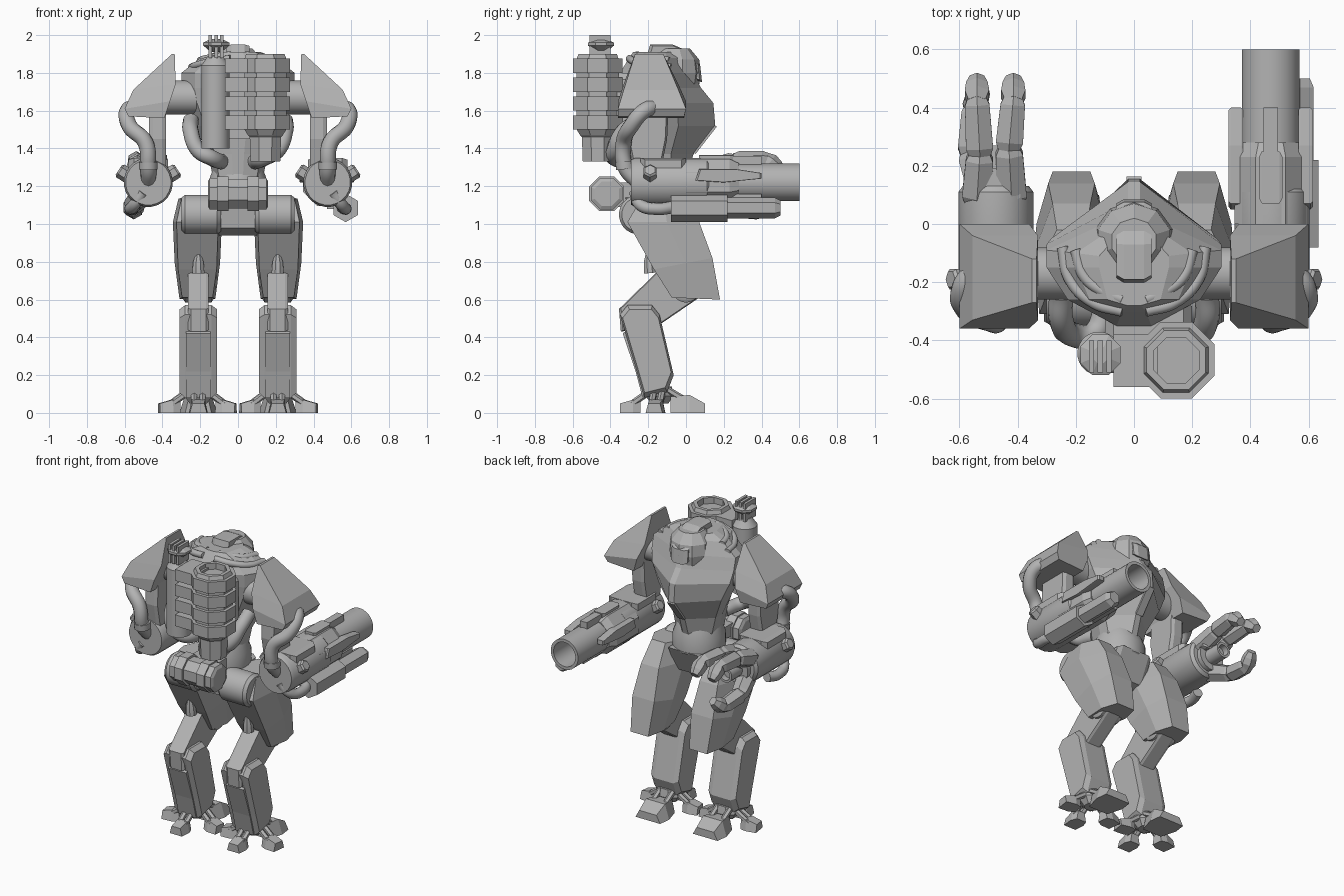
import bpy, bmesh, math
from mathutils import Vector

old = bpy.data.objects.get("Cube")
if old:
    bpy.data.objects.remove(old)

GREY = (0.45, 0.45, 0.45, 1)
steel = bpy.data.materials.new("grey_steel")
steel.use_nodes = True
steel.diffuse_color = GREY
steel.node_tree.nodes["Principled BSDF"].inputs["Base Color"].default_value = GREY


def finish(obj, smooth, mirror):
    obj.data.materials.append(steel)
    if smooth:
        obj.data.shade_smooth()
        obj.data.set_sharp_from_angle(angle=math.radians(35))
    if mirror:
        obj.modifiers.new("mirror", 'MIRROR').use_axis = (True, False, False)
    return obj


def loft(name, rings, smooth=False, mirror=False):
    """Skin a list of equal point rings and cap both ends."""
    bm = bmesh.new()
    loops = [[bm.verts.new(p) for p in ring] for ring in rings]
    n = len(loops[0])
    for a, b in zip(loops, loops[1:]):
        for i in range(n):
            j = (i + 1) % n
            bm.faces.new((a[i], a[j], b[j], b[i]))
    bm.faces.new(loops[0])
    bm.faces.new(loops[-1])
    bmesh.ops.recalc_face_normals(bm, faces=bm.faces)
    mesh = bpy.data.meshes.new(name)
    bm.to_mesh(mesh)
    bm.free()
    obj = bpy.data.objects.new(name, mesh)
    bpy.context.collection.objects.link(obj)
    return finish(obj, smooth, mirror)


def prism(name, profile, lo, hi, chamfer=0.0, shrink=0.8, mirror=False):
    """Extrude a (y,z) profile along x, ends chamfered."""
    cu = sum(p[0] for p in profile) / len(profile)
    cv = sum(p[1] for p in profile) / len(profile)
    layers = [(lo, 1), (hi, 1)]
    if chamfer:
        layers = [(lo, shrink), (lo + chamfer, 1), (hi - chamfer, 1), (hi, shrink)]
    rings = [[(t, cu + (u - cu) * s, cv + (v - cv) * s) for u, v in profile] for t, s in layers]
    return loft(name, rings, mirror=mirror)


def box(name, x, y, z, chamfer=0.0, mirror=False):
    outline = [(y[0], z[0]), (y[1], z[0]), (y[1], z[1]), (y[0], z[1])]
    return prism(name, outline, x[0], x[1], chamfer, mirror=mirror)


def lathe(name, origin, direction, stations, segs=24, smooth=True, mirror=False):
    """Round body from (distance, radius) stations along a direction."""
    q = Vector(direction).to_track_quat('Z', 'Y')
    rings = []
    for t, r in stations:
        ring = []
        for i in range(segs):
            a = math.tau * (i + 0.5) / segs
            ring.append(Vector(origin) + q @ Vector((r * math.cos(a), r * math.sin(a), t)))
        rings.append(ring)
    return loft(name, rings, smooth, mirror)


def pipe(name, points, radius):
    """Smooth pipes on both sides of the body."""
    for side, sign in (("left", 1), ("right", -1)):
        curve = bpy.data.curves.new(name, 'CURVE')
        curve.dimensions = '3D'
        curve.bevel_depth = radius
        curve.use_fill_caps = True
        spline = curve.splines.new('BEZIER')
        spline.bezier_points.add(len(points) - 1)
        for knot, p in zip(spline.bezier_points, points):
            knot.co = (p[0] * sign, p[1], p[2])
            knot.handle_left_type = knot.handle_right_type = 'AUTO'
        temp = bpy.data.objects.new(name, curve)
        bpy.context.collection.objects.link(temp)
        mesh = bpy.data.meshes.new_from_object(temp.evaluated_get(bpy.context.evaluated_depsgraph_get()))
        bpy.data.objects.remove(temp)
        obj = bpy.data.objects.new(side + "_" + name, mesh)
        bpy.context.collection.objects.link(obj)
        mesh.materials.clear()
        finish(obj, True, False)


# Torso: faceted hull with a pointed chest and rounded back
hull = []
for z, w, yf, ym, yb in [(1.24, .13, 0, -.08, -.28), (1.37, .16, .04, -.08, -.29), (1.52, .23, .155, -.04, -.3),
                         (1.64, .285, .145, -.05, -.32), (1.72, .3, .08, -.07, -.34), (1.8, .3, .04, -.09, -.35),
                         (1.88, .2, .02, -.1, -.3), (1.91, .12, 0, -.11, -.28)]:
    half = [(.02, yf), (w, ym), (w, -.15), (.76 * w, -.26), (.2 * w, yb)]
    hull.append([(x, y, z) for x, y in half] + [(-x, y, z) for x, y in reversed(half)])
loft("torso_hull", hull)
prism("chest_slit", [(.05, 1.37), (.163, 1.515), (.13, 1.53), (.02, 1.4)], -.025, .025)
pipe("collar_rib", [(.245, -.08, 1.83), (.22, -.19, 1.84), (.14, -.27, 1.86), (.04, -.3, 1.875)], .02)
pipe("inner_collar_rib", [(.2, -.09, 1.865), (.17, -.18, 1.875), (.11, -.23, 1.885), (.04, -.26, 1.895)], .02)

# Head with brow plate
lathe("head_dome", (0, -.06, 1.74), (0, 0, 1), [(0, .13), (.06, .14), (.13, .13), (.19, .08)], 10, False)
prism("brow_plate", [(.085, 1.75), (.075, 1.84), (0, 1.92), (-.07, 1.95), (-.19, 1.95), (-.21, 1.88)], -.06, .06, .025, .9)

# Waist and pelvis
lathe("waist_ring", (0, -.14, 1.1), (0, 0, 1), [(0, .13), (.03, .16), (.12, .16), (.2, .13)])
prism("pelvis_block", [(-.32, 1.14), (-.3, .98), (-.2, .94), (-.06, .97), (.02, 1.14)], -.13, .13, .03, .9)
box("hip_drum_mount", (-.1, .1), (-.42, -.15), (1.09, 1.22))
lathe("hip_drum", (-.16, -.42, 1.16), (1, 0, 0), [(0, .07), (.01, .09), (.05, .09), (.05, .1), (.11, .1), (.11, .085),
      (.21, .085), (.21, .1), (.27, .1), (.27, .09), (.31, .09), (.32, .07)], 8, False)

# Legs: thigh armour is a tilted loft, broad in the middle and narrow in front
lathe("hip_joint", (.09, -.25, 1.05), (1, 0, 0), [(0, .09), (.02, .105), (.19, .105), (.21, .09)], mirror=True)
thigh = []
for back, front, wide, nose in [((-.24, 1.13), (-.02, 1.14), .1, .05), ((-.31, 1.01), (.07, 1.01), .13, .065),
                                ((-.17, .76), (.14, .82), .12, .08), ((-.075, .61), (.18, .6), .095, .065)]:
    b, f = Vector((0, *back)), Vector((0, *front))
    m = b.lerp(f, .55)
    thigh.append([p + Vector((.215 + h, 0, 0)) for p, h in
                  [(b, -.85 * wide), (m, -wide), (f, -nose), (f, nose), (m, wide), (b, .85 * wide)]])
loft("thigh_armour", thigh, mirror=True)
lathe("knee_joint", (.13, .0, .66), (1, 0, 0), [(0, .06), (.01, .075), (.15, .075), (.16, .06)], mirror=True)
lathe("thigh_spike", (.21, -.19, .74), (0, -.1, 1), [(0, .035), (.06, .03), (.13, .005)], 8, mirror=True)
prism("knee_link", [(-.16, .74), (-.355, .55), (-.345, .43), (-.15, .46), (.07, .61), (.07, .72), (-.04, .8)],
      .155, .265, .015, .95, mirror=True)
prism("shin_armour", [(-.35, .52), (-.31, .57), (-.18, .57), (-.14, .52), (-.065, .2), (-.1, .11), (-.22, .08), (-.26, .22)],
      .11, .31, .03, .9, mirror=True)
prism("calf_panel", [(-.335, .42), (-.3, .45), (-.2, .12), (-.23, .08), (-.267, .22)], .145, .275, mirror=True)

# Feet: four toes around an ankle
lathe("ankle", (.21, -.14, .05), (0, 0, 1), [(0, .05), (.04, .08), (.09, .07)], 8, False, True)
for label, angle, reach, wide, near, high in [("front", 90, 1.14, 2, .05, .095), ("back", 270, 1, 1, .1, .07),
                                              ("outer", -8, 1, 1, .1, .07), ("inner", 188, .95, 1, .1, .07)]:
    d = Vector((math.cos(math.radians(angle)), math.sin(math.radians(angle)), 0))
    p = Vector((-d.y, d.x, 0)) * wide
    base = Vector((.21, -.14, 0))

    def section(t, w, top):
        mid = base + d * t * reach
        up = Vector((0, 0, top))
        return [mid - p * w, mid + p * w, mid + p * w * .7 + up, mid - p * w * .7 + up]
    loft(label + "_toe", [section(near, .035, high - .01), section(.14, .05, high), section(.21, .045, .05)], mirror=True)
    for shift in (-.022, .022):
        start = base + d * .03 + p * shift + Vector((0, 0, .13))
        end = base + d * .15 * reach + p * shift + Vector((0, 0, .045))
        run = end - start
        lathe(label + "_toe_strut", start, run, [(0, .018), (run.length, .018)], 6, False, True)

# Shoulders and upper arms
lathe("shoulder_axle", (.2, -.17, 1.67), (1, 0, 0), [(0, .09), (.2, .09)], mirror=True)
pad = []
for xi, zi, xo, zo, y0, y1 in [(.335, 1.9, .35, 1.9, -.27, -.12), (.33, 1.74, .555, 1.71, -.33, -.04),
                               (.36, 1.65, .6, 1.61, -.36, 0), (.39, 1.56, .58, 1.57, -.36, -.01)]:
    pad.append([(xi, y0, zi), (xo, y0, zo), (xo, y1, zo), (xi, y1, zi)])
loft("shoulder_pad", pad, mirror=True)
prism("upper_arm", [(-.3, 1.65), (-.09, 1.67), (-.1, 1.45), (-.14, 1.25), (-.27, 1.25), (-.31, 1.45)],
      .38, .47, .02, .9, mirror=True)
pipe("elbow_pipe", [(.53, -.15, 1.62), (.585, -.22, 1.6), (.575, -.29, 1.52), (.49, -.33, 1.43), (.475, -.32, 1.3), (.475, -.25, 1.22)], .042)
lathe("pipe_cuff", (.475, -.325, 1.33), (0, .1, -1), [(0, .05), (.04, .05)], 16, mirror=True)

# Forearm housings
lathe("forearm_housing", (.475, -.29, 1.22), (0, 1, 0), [(0, .12), (.02, .13), (.4, .13), (.42, .115)], mirror=True)
box("forearm_top", (.37, .58), (-.24, .0), (1.25, 1.35), .03, True)
for sign in (1, -1):
    lathe("forearm_knob", (.475 + sign * .085, -.19, 1.24), (sign, 0, .65), [(0, .04), (.075, .04), (.085, .03)], 6, False, True)
pipe("forearm_hose", [(.5, -.27, 1.17), (.55, -.24, 1.1), (.57, -.15, 1.08), (.55, -.06, 1.09)], .032)

# Left arm cannon
cx, cz = .47, 1.22
lathe("cannon_barrel", (cx, 0, cz), (0, 1, 0), [(0, .1), (.6, .1), (.6, .08), (.35, .08)], 28)
lathe("cannon_sleeve", (cx, 0, cz), (0, 1, 0), [(0, .135), (.23, .135), (.28, .11)], 8, False)
box("cannon_top_rail", (cx - .025, cx + .025), (.07, .4), (1.3, 1.36))
box("cannon_top_clamp", (cx - .04, cx + .04), (.07, .25), (1.33, 1.365), .01)
for sign in (1, -1):
    mid = cx + sign * .12
    prism("cannon_side_rail", [(.05, 1.23), (.07, 1.29), (.27, 1.29), (.4, 1.27), (.4, 1.24), (.2, 1.22)],
          mid - .025, mid + .025, .008, .95)
lathe("launcher_pod", (.57, -.08, 1.085), (0, 1, 0), [(0, .075), (.3, .075), (.3, .055), (.55, .055), (.58, .04)], 6, False)
box("launcher_bracket", (.47, .56), (.0, .4), (1.08, 1.16))

# Right arm claw hand
lathe("palm_emitter", (-.475, .1, 1.21), (0, 1, 0), [(0, .09), (.06, .09), (.06, .05), (.17, .05), (.17, .035), (.13, .035)], 16)
box("knuckle_block", (-.56, -.39), (.08, .19), (1.24, 1.33), .02)
fingers = {
    "outer_finger": [(-.54, .08, 1.27), (-.53, .24, 1.32), (-.54, .43, 1.34), (-.54, .49, 1.29)],
    "inner_finger": [(-.42, .08, 1.27), (-.43, .26, 1.33), (-.415, .43, 1.34), (-.415, .49, 1.29)],
    "thumb": [(-.51, .08, 1.15), (-.56, .24, 1.09), (-.55, .4, 1.07), (-.53, .46, 1.12)]}
for label, path in fingers.items():
    for k, (a, b) in enumerate(zip(path, path[1:])):
        run = Vector(b) - Vector(a)
        r = .06 - .006 * k
        lathe(label, a, run, [(-.015, r * .7), (.02, r), (run.length - .02, r * .9), (run.length + .015, r * .6)], 6, False)

# Backpack: banded drum, slim tank, links and mast
box("backpack_mount", (-.1, .2), (-.4, -.27), (1.45, 1.8), .03)
bands = [(0, .085), (.13, .09), (.14, .1)]
for i in range(4):
    z = .17 + .1 * i
    bands += [(z, .12), (z, .142), (z + .075, .142), (z + .075, .12)]
    box("drum_link", (-.07, .08), (-.56, -.38), (1.33 + z, 1.405 + z))
bands += [(.57, .11), (.57, .085), (.53, .085)]
lathe("power_drum", (.145, -.468, 1.33), (0, 0, 1), bands, 8, False)
lathe("slim_tank", (-.12, -.445, 1.4), (0, 0, 1), [(0, .075), (.44, .075), (.46, .06), (.49, .04)])
lathe("mast_disc", (-.115, -.45, 1.91), (0, 0, 1), [(0, .03), (.035, .075), (.05, .075), (.07, .03)], 8, False)
for x in (-.155, -.125, -.095):
    box("mast_prong", (x, x + .018), (-.51, -.4), (1.88, 2.0))
pipe("waist_hose", [(.25, -.24, 1.55), (.25, -.33, 1.49), (.21, -.38, 1.39), (.14, -.38, 1.35), (.09, -.27, 1.33)], .042)
